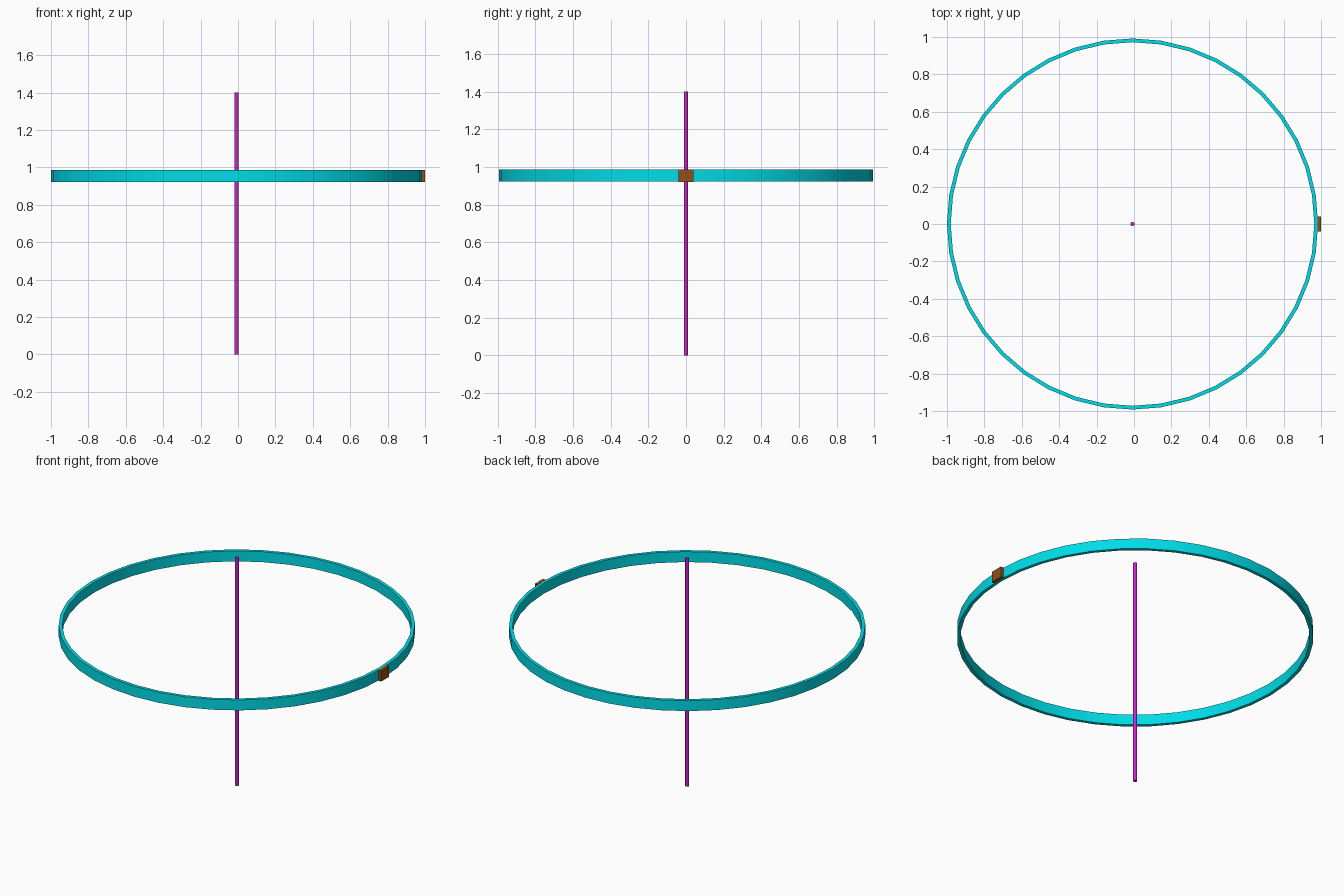
import bpy, bmesh, math

if "Cube" in bpy.data.objects:
    bpy.data.objects.remove(bpy.data.objects["Cube"])

CX = -0.008            # axis of pole and hoop
Z0, Z1 = 0.922, 0.986  # hoop bottom and top


def material(name, rgb):
    m = bpy.data.materials.new(name)
    m.diffuse_color = (*rgb, 1)
    m.use_nodes = True
    m.node_tree.nodes["Principled BSDF"].inputs["Base Color"].default_value = m.diffuse_color
    return m


def finish(ob, name, mat):
    ob.name = name
    ob.data.materials.append(mat)


cyan = material("cyan", (0.0, 0.72, 0.8))
magenta = material("magenta", (0.6, 0.02, 0.6))
brown = material("brown", (0.28, 0.08, 0.01))

# Hoop: rectangular section spun around the axis in 40 steps
bm = bmesh.new()
section = [(0.972, Z0), (0.992, Z0), (0.992, Z1), (0.972, Z1)]
vs = [bm.verts.new((r, 0, z)) for r, z in section]
edges = [bm.edges.new((vs[i], vs[(i + 1) % 4])) for i in range(4)]
bmesh.ops.spin(bm, geom=vs + edges, cent=(0, 0, 0), axis=(0, 0, 1),
               angle=2 * math.pi, steps=40, use_merge=True)
bmesh.ops.remove_doubles(bm, verts=bm.verts, dist=1e-4)
bmesh.ops.recalc_face_normals(bm, faces=bm.faces)
mesh = bpy.data.meshes.new("hoop")
bm.to_mesh(mesh)
bm.free()
hoop = bpy.data.objects.new("hoop", mesh)
bpy.context.collection.objects.link(hoop)
hoop.location.x = CX
finish(hoop, "hoop", cyan)
bpy.context.view_layer.objects.active = hoop
hoop.select_set(True)
bpy.ops.object.shade_smooth_by_angle(angle=math.radians(30))

# Centre pole
bpy.ops.mesh.primitive_cylinder_add(vertices=12, radius=0.011, depth=1.4,
                                    location=(CX, 0, 0.7))
finish(bpy.context.object, "centre_pole", magenta)
bpy.ops.object.shade_smooth_by_angle(angle=math.radians(35))

# Small block on the outside of the hoop
bpy.ops.mesh.primitive_cube_add(size=1, location=(0.99, 0, (Z0 + Z1) / 2))
block = bpy.context.object
block.scale = (0.02, 0.078, Z1 - Z0 + 0.002)
finish(block, "joint_block", brown)
